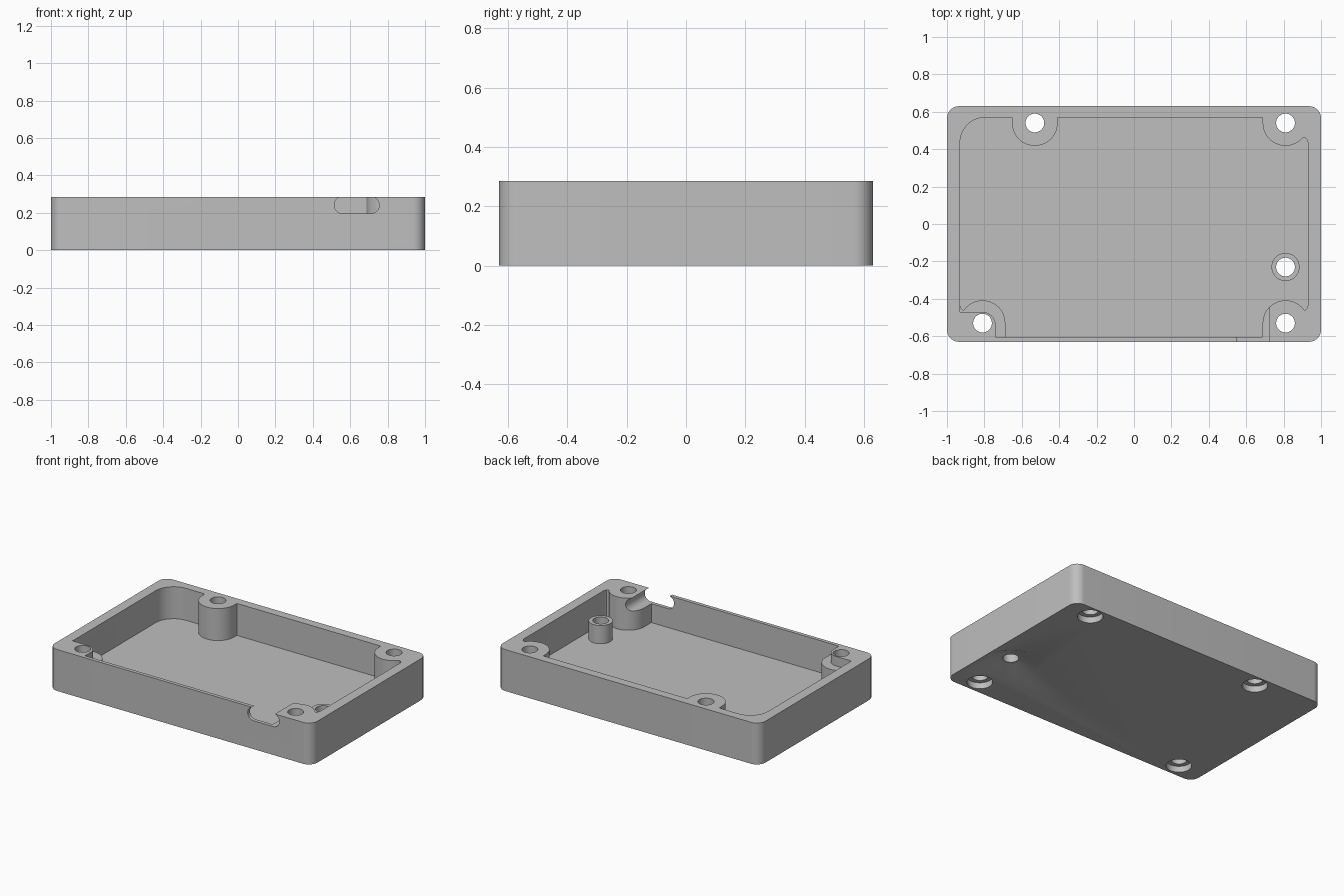
import bpy
import bmesh
from math import pi, cos, sin

cube = bpy.data.objects.get("Cube")
if cube:
    bpy.data.objects.remove(cube, do_unlink=True)

HEIGHT, FLOOR = 0.285, 0.065
OVER = 0.4          # cutters run past the rim up to here
SCREWS = [(-0.53, 0.54), (0.81, 0.54), (0.81, -0.53), (-0.81, -0.53)]
STANDOFF = (0.81, -0.23)

grey = bpy.data.materials.new("plain_grey")
grey.use_nodes = True
grey.diffuse_color = (0.52, 0.52, 0.52, 1)
grey.node_tree.nodes["Principled BSDF"].inputs["Base Color"].default_value = grey.diffuse_color


def prism(name, points, low, high):
    """Extrude an outline upward."""
    bm = bmesh.new()
    face = bm.faces.new([bm.verts.new((x, y, low)) for x, y in points])
    top = bmesh.ops.extrude_face_region(bm, geom=[face])["geom"]
    bmesh.ops.translate(bm, vec=(0, 0, high - low),
                        verts=[v for v in top if isinstance(v, bmesh.types.BMVert)])
    bmesh.ops.recalc_face_normals(bm, faces=bm.faces)
    mesh = bpy.data.meshes.new(name)
    bm.to_mesh(mesh)
    bm.free()
    mesh.materials.append(grey)
    obj = bpy.data.objects.new(name, mesh)
    bpy.context.collection.objects.link(obj)
    return obj


def rounded(x0, x1, y0, y1, radii, steps=12):
    """Rectangle outline; radii run from the +x +y corner counter-clockwise."""
    points = []
    corners = [(x1, y1, -1, -1), (x0, y1, 1, -1), (x0, y0, 1, 1), (x1, y0, -1, 1)]
    for i, ((x, y, sx, sy), r) in enumerate(zip(corners, radii)):
        if r == 0:
            points.append((x, y))
            continue
        for k in range(steps + 1):
            a = pi / 2 * (i + k / steps)
            points.append((x + sx * r + r * cos(a), y + sy * r + r * sin(a)))
    return points


def cylinder(name, centre, r, low, high, top_r=None):
    ring = [(centre[0] + r * cos(2 * pi * i / 48), centre[1] + r * sin(2 * pi * i / 48))
            for i in range(48)]
    obj = prism(name, ring, low, high)
    if top_r is not None:
        for v in obj.data.vertices:
            if v.co.z > (low + high) / 2:
                v.co.x = centre[0] + (v.co.x - centre[0]) * top_r / r
                v.co.y = centre[1] + (v.co.y - centre[1]) * top_r / r
    return obj


def boolean(target, tool, operation="DIFFERENCE"):
    mod = target.modifiers.new("cut", "BOOLEAN")
    mod.object, mod.operation, mod.solver = tool, operation, "EXACT"
    bpy.context.view_layer.objects.active = target
    bpy.ops.object.modifier_apply(modifier=mod.name)
    bpy.data.objects.remove(tool, do_unlink=True)


# Outer block and the hollow that will be taken out of it
tray = prism("enclosure_tray", rounded(-1, 1, -0.63, 0.63, [0.065] * 4), 0, HEIGHT)
hollow = prism("hollow", rounded(-0.93, 0.93, -0.605, 0.57, [0, 0.135, 0, 0]), FLOOR, OVER)

# Screw bosses along the walls, left standing inside the hollow
for i, (x, y) in enumerate(SCREWS):
    top = 0.22 if i == 3 else 0.45
    side = 1 if y > 0 else -1
    boolean(hollow, cylinder("boss", (x, y), 0.122, 0, top))
    y0, y1 = sorted((y, side * 0.7))
    boolean(hollow, prism("boss_root", rounded(x - 0.122, x + 0.122, y0, y1, [0] * 4), 0, top))
    if i > 0:
        sx = 1 if x > 0 else -1
        web = [(0.99, 0.43), (0.93, 0.435), (0.922, 0.455), (0.905, 0.465),
               (0.81, 0.54), (0.81, 0.72), (0.99, 0.72)]
        boolean(hollow, prism("corner_web", [(sx * a, side * b) for a, b in web], 0, top))

# Raised corner pad on the stepped boss
boolean(hollow, prism("corner_pad", rounded(-1.1, -0.74, -0.75, -0.47, [0.07, 0, 0, 0]), 0, 0.45))

# Free-standing post on the floor
boolean(hollow, cylinder("standoff", STANDOFF, 0.075, 0, 0.19))
boolean(tray, hollow)

# Screw holes with counterbores underneath
for centre in SCREWS:
    boolean(tray, cylinder("screw_hole", centre, 0.05, -0.1, OVER))
    boolean(tray, cylinder("counterbore", centre, 0.08, -0.1, 0.042))

# Standoff hole with a shallow dish underneath
boolean(tray, cylinder("standoff_hole", STANDOFF, 0.05, -0.1, OVER))
boolean(tray, cylinder("dish", STANDOFF, 0.196, -0.01, 0.04, 0.075))

# Cable slot through the front wall and boss, open at the rim
slot = prism("cable_slot", rounded(0.515, 0.755, 0.195, 0.287, [0.0455] * 4), 0.38, 0.8)
for v in slot.data.vertices:
    v.co = (v.co.x, -v.co.z, v.co.y)
bm = bmesh.new()
bm.from_mesh(slot.data)
bmesh.ops.recalc_face_normals(bm, faces=bm.faces)
bm.to_mesh(slot.data)
bm.free()
boolean(tray, slot)
boolean(tray, prism("slot_mouth", rounded(0.56, 0.715, -0.8, -0.38, [0] * 4), 0.24, OVER))

bpy.ops.object.select_all(action="DESELECT")
tray.select_set(True)
bpy.context.view_layer.objects.active = tray
bpy.ops.object.shade_smooth_by_angle(angle=pi / 6)
